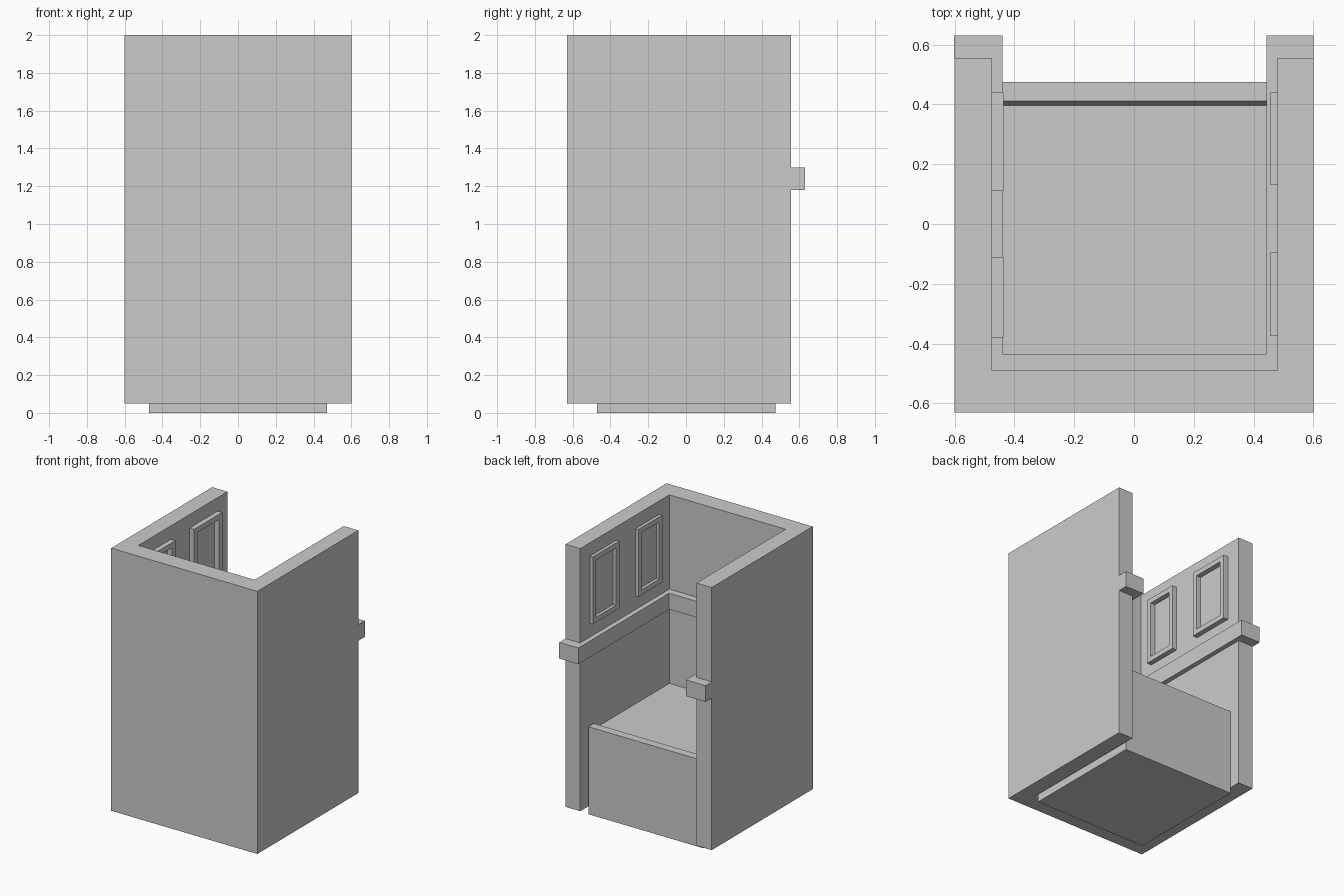
import bpy

if "Cube" in bpy.data.objects:
    bpy.data.objects.remove(bpy.data.objects["Cube"])


def prism(name, outline, lo, hi, axis="z"):
    """Extrude a 2D outline along z (outline in xy) or x (outline in yz)."""
    n = len(outline)

    def place(p, h):
        return (p[0], p[1], h) if axis == "z" else (h, p[0], p[1])

    verts = [place(p, lo) for p in outline] + [place(p, hi) for p in outline]
    faces = [tuple(reversed(range(n))), tuple(range(n, 2 * n))]
    faces += [(i, (i + 1) % n, n + (i + 1) % n, n + i) for i in range(n)]
    mesh = bpy.data.meshes.new(name)
    mesh.from_pydata(verts, [], faces)
    mesh.update()
    obj = bpy.data.objects.new(name, mesh)
    bpy.context.collection.objects.link(obj)
    return obj


def picture_frame(name, x0, x1, y0, y1, z0=1.40, z1=1.90, b=0.038):
    """Raised rectangular moulding on a side wall."""
    outer = [(y0, z0), (y1, z0), (y1, z1), (y0, z1)]
    inner = [(y0 + b, z0 + b), (y1 - b, z0 + b), (y1 - b, z1 - b), (y0 + b, z1 - b)]
    loops = [[(x, y, z) for y, z in ring] for x in (x0, x1) for ring in (outer, inner)]
    verts = sum(loops, [])
    faces = []
    for i in range(4):
        j = (i + 1) % 4
        faces += [(i, 4 + i, 4 + j, j),               # wall side
                  (8 + i, 8 + j, 12 + j, 12 + i),     # other side
                  (i, j, 8 + j, 8 + i),               # outer rim
                  (4 + i, 12 + i, 12 + j, 4 + j)]     # reveal
    mesh = bpy.data.meshes.new(name)
    mesh.from_pydata(verts, [], faces)
    mesh.update()
    obj = bpy.data.objects.new(name, mesh)
    bpy.context.collection.objects.link(obj)


# Three-sided wall shell, open at the back
prism("walls", [(-0.6, -0.63), (0.6, -0.63), (0.6, 0.555), (0.48, 0.555),
                (0.48, -0.49), (-0.475, -0.49), (-0.475, 0.555), (-0.6, 0.555)],
      0.05, 2.0)

# Inner rail along all three walls, wrapping round the open ends
prism("rail", [(-0.602, 0.556), (-0.475, 0.556), (-0.475, -0.49), (0.48, -0.49),
               (0.48, 0.556), (0.6, 0.556), (0.6, 0.63), (0.443, 0.63),
               (0.443, -0.435), (-0.44, -0.435), (-0.44, 0.63), (-0.602, 0.63)],
      1.18, 1.30)

# Base block with a raised lip at the open side
prism("base_block", [(-0.47, 0.0), (0.475, 0.0), (0.475, 0.65), (0.412, 0.65),
                     (0.396, 0.60), (-0.47, 0.60)], -0.47, 0.47, axis="x")

# Floor strip closing the joint between block and walls
prism("floor", [(-0.475, -0.49), (0.48, -0.49), (0.48, 0.396), (-0.475, 0.396)],
      0.58, 0.60)

# Frames on the inner faces of the side walls
for i, (y0, y1) in enumerate([(-0.38, -0.11), (0.11, 0.44)]):
    picture_frame(f"left_frame_{i + 1}", -0.475, -0.437, y0, y1)
for i, (y0, y1) in enumerate([(-0.375, -0.095), (0.13, 0.44)]):
    picture_frame(f"right_frame_{i + 1}", 0.48, 0.457, y0, y1)

# Consistent outward normals
import bmesh
for obj in bpy.context.collection.objects:
    bm = bmesh.new()
    bm.from_mesh(obj.data)
    bmesh.ops.recalc_face_normals(bm, faces=bm.faces)
    bm.to_mesh(obj.data)
    bm.free()
